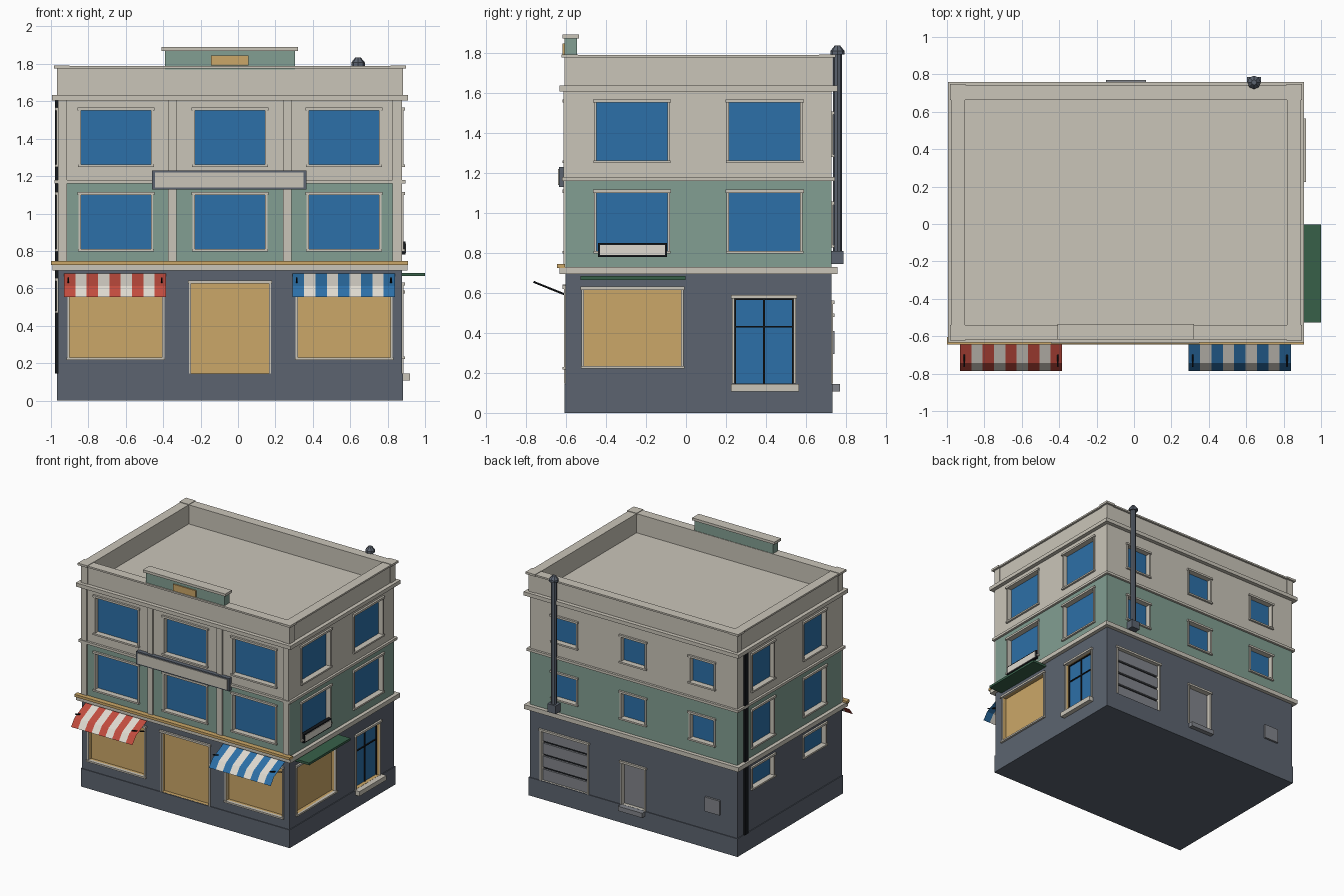
import bpy, bmesh
from mathutils import Matrix, Vector

cube = bpy.data.objects.get("Cube")
if cube:
    bpy.data.objects.remove(cube, do_unlink=True)

# Outer wall planes
X0, X1, Y0, Y1 = -0.963, 0.877, -0.601, 0.726
MID = (X0 + X1) / 2


def material(name, code):
    def linear(c):
        return c / 12.92 if c <= 0.04045 else ((c + 0.055) / 1.055) ** 2.4
    rgba = [linear(int(code[i:i + 2], 16) / 255) for i in (0, 2, 4)] + [1]
    m = bpy.data.materials.new(name)
    m.use_nodes = True
    m.diffuse_color = rgba
    m.node_tree.nodes["Principled BSDF"].inputs["Base Color"].default_value = rgba
    return m


stone = material("pale stone", "CAC5B9")
sage = material("sage paint", "829F92")
slate = material("slate paint", "5C6470")
glass = material("blue", "2C70A8")
gold = material("golden", "CBA768")
red = material("red", "C34C3E")
cream = material("cream", "DFDAD0")
green = material("dark green", "376049")
black = material("black", "15181C")
grey = material("grey metal", "82858B")


def finish(name, bm, mats):
    bmesh.ops.recalc_face_normals(bm, faces=bm.faces)
    mesh = bpy.data.meshes.new(name)
    bm.to_mesh(mesh)
    bm.free()
    obj = bpy.data.objects.new(name, mesh)
    bpy.context.collection.objects.link(obj)
    for m in mats:
        mesh.materials.append(m)
    return obj


def boxes(name, items, mat):
    """One object from boxes given as (x0, x1, y0, y1, z0, z1)."""
    bm = bmesh.new()
    for x0, x1, y0, y1, z0, z1 in items:
        m = Matrix.Translation(((x0 + x1) / 2, (y0 + y1) / 2, (z0 + z1) / 2))
        bmesh.ops.create_cube(bm, size=1, matrix=m @ Matrix.Diagonal((x1 - x0, y1 - y0, z1 - z0, 1)))
    return finish(name, bm, [mat])


def on_wall(side, u0, u1, z0, z1, d0, d1):
    """Box on a wall: u runs along it, d is the distance out of it."""
    if side == "front":
        return (u0, u1, Y0 - d1, Y0 - d0, z0, z1)
    if side == "back":
        return (u0, u1, Y1 + d0, Y1 + d1, z0, z1)
    if side == "right":
        return (X1 + d0, X1 + d1, u0, u1, z0, z1)
    return (X0 - d1, X0 - d0, u0, u1, z0, z1)


def slab(out, z0, z1):
    return (X0 - out, X1 + out, Y0 - out, Y1 + out, z0, z1)


def ring(out, inset, z0, z1):
    x0, x1, y0, y1 = X0 - out, X1 + out, Y0 - out, Y1 + out
    xi, xj, yi, yj = X0 + inset, X1 - inset, Y0 + inset, Y1 - inset
    return [(x0, x1, y0, yi, z0, z1), (x0, x1, yj, y1, z0, z1),
            (x0, xi, yi, yj, z0, z1), (xj, x1, yi, yj, z0, z1)]


# Openings: side, centre, width, bottom, top
FLOORS = ((0.81, 1.1), (1.262, 1.55))
windows = []
for z0, z1 in FLOORS:
    windows += [("front", MID + k * 0.61, 0.375, z0, z1) for k in (-1, 0, 1)]
    windows += [("right", u, 0.355, z0, z1) for u in (-0.27, 0.393)]
    windows += [("left", u, 0.27, z0, z1) for u in (-0.25, 0.405)]
    windows += [("back", MID + k * 0.61, 0.21, z0 + 0.03, z1 - 0.06) for k in (-1, 0, 1)]
windows += [("left", u, 0.27, 0.48, 0.64) for u in (-0.25, 0.405)]
displays = [("front", MID + k * 0.61, 0.495, 0.23, 0.62) for k in (-1, 1)]
displays += [("right", -0.267, 0.485, 0.235, 0.615)]
front_door = ("front", MID, 0.415, 0.146, 0.625)
side_door = ("right", 0.39, 0.295, 0.146, 0.572)
back_door = ("back", MID, 0.2, 0.146, 0.48)
shutter = ("back", 0.567, 0.41, 0.146, 0.545)


def panel(o, d0, d1):
    side, u, w, z0, z1 = o
    return on_wall(side, u - w / 2, u + w / 2, z0, z1, d0, d1)


def frame(o, sill=True):
    side, u, w, z0, z1 = o
    a, b, t = u - w / 2, u + w / 2, 0.012
    parts = [on_wall(side, a - t, a, z0, z1, -0.01, 0.008),
             on_wall(side, b, b + t, z0, z1, -0.01, 0.008),
             on_wall(side, a - 0.018, b + 0.018, z1, z1 + 0.016, -0.01, 0.016)]
    if sill:
        parts.append(on_wall(side, a - 0.016, b + 0.016, z0 - 0.013, z0, -0.01, 0.016))
    return parts


doors = [front_door, side_door, back_door, shutter]
lined = displays + [front_door, side_door]
plain = windows + [back_door, shutter]
cutters = [boxes("opening_cutter", [panel(o, -0.035, 0.05) for o in group], mat)
           for group, mat in ((plain, stone), (lined, gold))]

# Storeys with recessed openings
for name, z0, z1, mat in (("ground_floor_walls", 0.1, 0.71, slate),
                          ("second_floor_walls", 0.71, 1.17, sage),
                          ("third_floor_walls", 1.17, 1.62, stone)):
    walls = boxes(name, [slab(0, z0, z1)], mat)
    bpy.context.view_layer.objects.active = walls
    for cutter in cutters:
        mod = walls.modifiers.new("openings", "BOOLEAN")
        mod.operation, mod.solver, mod.object = "DIFFERENCE", "EXACT", cutter
        mod.material_mode = "TRANSFER"
        bpy.ops.object.modifier_apply(modifier=mod.name)
for cutter in cutters:
    bpy.data.objects.remove(cutter, do_unlink=True)

# Plinth, ledges and roof
boxes("plinth", [slab(0.006, 0, 0.145)], slate)
boxes("lower_ledge", [slab(0.03, 0.695, 0.73)], stone)
boxes("middle_ledge", [slab(0.018, 1.16, 1.18)], stone)
boxes("cornice_and_roof", [slab(0.032, 1.605, 1.635)], stone)
boxes("golden_ledge_trim", [(-1, 0.91, -0.645, -0.605, 0.725, 0.745)], gold)

# Parapet with corner posts
boxes("parapet", ring(0, 0.06, 1.63, 1.78), stone)
boxes("parapet_cap", ring(0.016, 0.06, 1.775, 1.788), stone)
posts, caps = [], []
for x, sx in ((X0, 1), (X1, -1)):
    for y, sy in ((Y0, 1), (Y1, -1)):
        for out, size, z0, z1, store in ((0.006, 0.053, 1.63, 1.78, posts), (0.022, 0.062, 1.775, 1.792, caps)):
            xs = sorted((x - sx * out, x + sx * size))
            ys = sorted((y - sy * out, y + sy * size))
            store.append((*xs, *ys, z0, z1))
boxes("parapet_corner_posts", posts, stone)
boxes("parapet_corner_caps", caps, stone)

# Raised crest on the front parapet
boxes("crest", [(-0.39, 0.305, -0.607, -0.545, 1.77, 1.872)], sage)
boxes("crest_cap", [(-0.41, 0.32, -0.618, -0.535, 1.87, 1.89)], stone)
boxes("crest_plate", [(-0.145, 0.055, -0.616, -0.606, 1.792, 1.845)], gold)

# Facade pilasters
pilasters = [(X0, X0 + 0.05), (X1 - 0.05, X1), (-0.375, -0.328), (0.24, 0.287)]
boxes("front_pilasters", [on_wall("front", a, b, 0.73, 1.61, -0.01, 0.012) for a, b in pilasters], stone)

# Window and door fillings
boxes("window_glass", [panel(o, -0.036, -0.03) for o in windows + [side_door]], glass)
boxes("display_panels", [panel(o, -0.036, -0.03) for o in displays + [front_door]], gold)
boxes("opening_frames", [b for o in windows + displays for b in frame(o)]
      + [b for o in doors for b in frame(o, False)], stone)
boxes("back_door_panel", [panel(back_door, -0.036, -0.028)], grey)
boxes("shutter_backing", [panel(shutter, -0.036, -0.03)], black)
boxes("shutter_slats", [panel(("back", 0.567, 0.41, 0.146 + i * 0.104, 0.233 + i * 0.104), -0.032, -0.015)
                        for i in range(4)], grey)
bars = [(0.386, 0.394, 0.146, 0.572), (0.243, 0.537, 0.426, 0.434), (0.243, 0.25, 0.146, 0.572),
        (0.53, 0.537, 0.146, 0.572), (0.243, 0.537, 0.565, 0.572)]
boxes("side_door_bars", [on_wall("right", *b, -0.032, -0.022) for b in bars], black)
boxes("side_door_step", [on_wall("right", 0.225, 0.565, 0.108, 0.145, 0, 0.043)], stone)
boxes("back_door_step", [on_wall("back", -0.15, 0.065, 0.108, 0.145, 0, 0.043)], grey)
boxes("wall_vent", [on_wall("back", -0.815, -0.685, 0.295, 0.41, -0.01, 0.016)], grey)

# Signs
boxes("front_sign_frame", [(-0.46, 0.365, -0.634, -0.6, 1.128, 1.23)], slate)
boxes("front_sign_panel", [(-0.445, 0.35, -0.639, -0.633, 1.138, 1.22)], stone)
boxes("side_sign_frame", [on_wall("right", -0.44, -0.095, 0.78, 0.85, -0.01, 0.018)], black)
boxes("side_sign_panel", [on_wall("right", -0.43, -0.105, 0.79, 0.84, 0.016, 0.022)], cream)


# Striped awnings: a bent sheet, striped across
def awning(name, x0, x1, mat):
    bm = bmesh.new()
    profile = [(Y0, 0.68), (-0.743, 0.612), (-0.786, 0.555)]
    n = 9
    rows = [[bm.verts.new((x0 + (x1 - x0) * i / n, y, z)) for y, z in profile] for i in range(n + 1)]
    for i in range(n):
        for j in range(2):
            f = bm.faces.new((rows[i][j], rows[i][j + 1], rows[i + 1][j + 1], rows[i + 1][j]))
            f.material_index = i % 2
    finish(name, bm, [mat, cream])


def rod(bm, a, b, r0, r1, sides):
    a, b = Vector(a), Vector(b)
    turn = (b - a).to_track_quat("Z", "Y").to_matrix().to_4x4()
    bmesh.ops.create_cone(bm, cap_ends=True, segments=sides, radius1=r0, radius2=r1,
                          depth=(b - a).length, matrix=Matrix.Translation((a + b) / 2) @ turn)


arms = bmesh.new()
for name, x0, x1, mat in (("red_awning", -0.93, -0.385, red), ("blue_awning", 0.292, 0.84, glass)):
    awning(name, x0, x1, mat)
    for x in (x0 + 0.022, x1 - 0.022):
        rod(arms, (x, Y0, 0.59), (x, -0.762, 0.655), 0.005, 0.005, 6)
finish("awning_arms", arms, [black])
boxes("side_canopy", [(X1 - 0.01, 1, -0.527, -0.003, 0.665, 0.683)], green)

# Drainpipe on the left wall
boxes("drainpipe", [on_wall("left", 0.605, 0.65, 0.145, 1.606, -0.005, 0.016)], black)

# Flue on the back wall
flue = bmesh.new()
FX, FY = 0.642, 0.757
for z0, z1, r0, r1 in ((0.78, 1.8, 0.022, 0.022), (1.79, 1.808, 0.036, 0.036), (1.808, 1.835, 0.036, 0.014)):
    rod(flue, (FX, FY, z0), (FX, FY, z1), r0, r1, 8)
finish("flue", flue, [slate])
boxes("flue_base", [(FX - 0.037, FX + 0.037, Y1 - 0.005, 0.787, 0.745, 0.81)], slate)
